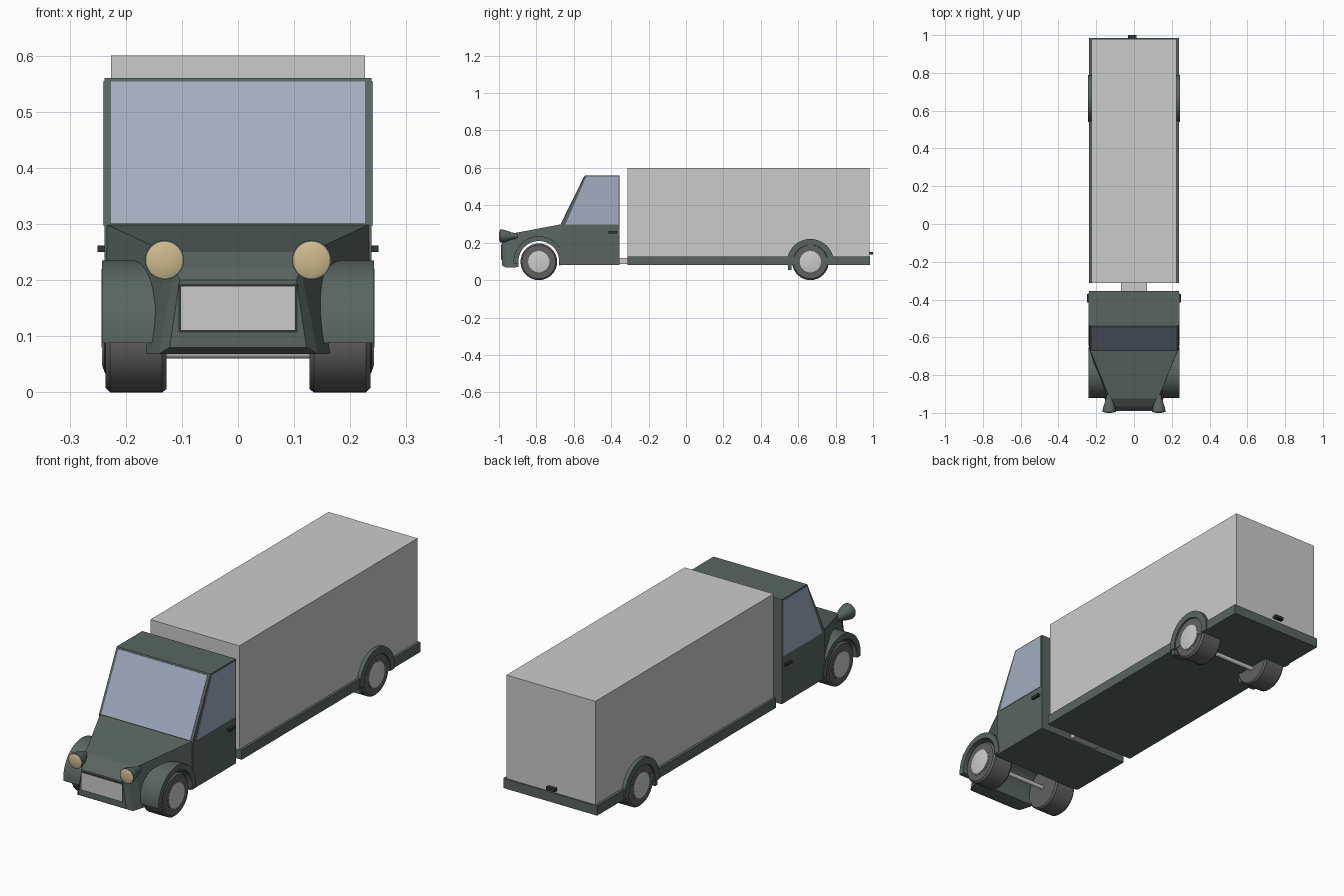
import bpy, bmesh, math
from mathutils import Matrix

if "Cube" in bpy.data.objects:
    bpy.data.objects.remove(bpy.data.objects["Cube"])


def mat(name, r, g, b):
    m = bpy.data.materials.new(name)
    m.diffuse_color = (r, g, b, 1)
    m.use_nodes = True
    m.node_tree.nodes["Principled BSDF"].inputs["Base Color"].default_value = m.diffuse_color
    return m


PAINT = mat("paint", 0.10, 0.13, 0.12)
DARK = mat("dark_trim", 0.03, 0.035, 0.035)
GLASS = mat("glass", 0.36, 0.42, 0.53)
TYRE = mat("tyre_rubber", 0.12, 0.12, 0.12)
METAL = mat("metal", 0.52, 0.52, 0.52)
PALE = mat("pale_stripe", 0.80, 0.80, 0.80)
LAMP = mat("lamp_glass", 0.62, 0.49, 0.27)


def finish(bm, name, *mats, smooth=False):
    bmesh.ops.recalc_face_normals(bm, faces=bm.faces)
    me = bpy.data.meshes.new(name)
    bm.to_mesh(me)
    bm.free()
    ob = bpy.data.objects.new(name, me)
    bpy.context.collection.objects.link(ob)
    for m in mats:
        me.materials.append(m)
    if smooth:
        bpy.ops.object.select_all(action='DESELECT')
        ob.select_set(True)
        bpy.context.view_layer.objects.active = ob
        bpy.ops.object.shade_smooth_by_angle(angle=math.radians(35))
    return ob


def loft(name, rings, *mats, smooth=False, closed=False):
    """Skin a list of equal-length point rings, capping the ends."""
    bm = bmesh.new()
    vs = [[bm.verts.new(p) for p in r] for r in rings]
    n = len(rings[0])
    for a, b in zip(vs, vs[1:]):
        for i in range(n):
            bm.faces.new((a[i], a[(i + 1) % n], b[(i + 1) % n], b[i]))
    bm.faces.new(vs[0])
    bm.faces.new(vs[-1])
    return finish(bm, name, *mats, smooth=smooth)


def prism(name, pts, x0, x1, m, smooth=False):
    """Extrude a (y, z) profile along x."""
    return loft(name, [[(x, y, z) for y, z in pts] for x in (x0, x1)], m, smooth=smooth)


def box(name, x0, x1, y0, y1, z0, z1, m):
    return prism(name, [(y0, z0), (y1, z0), (y1, z1), (y0, z1)], x0, x1, m)


def turned(name, axis, centre, stations, m, n=32):
    """Round part along x or y; stations are (position, radius)."""
    rings = []
    for p, r in stations:
        ring = []
        for i in range(n):
            a = 2 * math.pi * i / n
            u, v = r * math.cos(a), centre[1] + r * math.sin(a)
            ring.append((p, centre[0] + u, v) if axis == 'x' else (centre[0] + u, p, v))
        rings.append(ring)
    return loft(name, rings, m, smooth=True)


def arch(yc, zc, r_in, r_out, z_end, n=20):
    """Half-ring wheel arch profile with short straight legs."""
    angs = [math.pi * i / n for i in range(n + 1)]
    outer = [(yc + r_out * math.cos(a), zc + r_out * math.sin(a)) for a in angs]
    inner = [(yc + r_in * math.cos(a), zc + r_in * math.sin(a)) for a in reversed(angs)]
    return ([(yc + r_out, z_end)] + outer + [(yc - r_out, z_end), (yc - r_in, z_end)]
            + inner + [(yc + r_in, z_end)])


FRONT_Y, REAR_Y = -0.787, 0.665

# striped cargo box: ten stacked bands, alternating colour
bm = bmesh.new()
zs = [0.125 + 0.0475 * i for i in range(11)]
rows = [[bm.verts.new((x, y, z)) for x, y in
         ((-0.226, -0.313), (0.226, -0.313), (0.226, 0.98), (-0.226, 0.98))] for z in zs]
for k in range(10):
    for i in range(4):
        j = (i + 1) % 4
        f = bm.faces.new((rows[k][i], rows[k][j], rows[k + 1][j], rows[k + 1][i]))
        f.material_index = k % 2
for r in (rows[0], rows[-1]):
    bm.faces.new(r).material_index = 1
finish(bm, "cargo_box", PALE, METAL)

# load bed, coupling beam and rear handle
box("load_bed", -0.238, 0.238, -0.313, 0.985, 0.08, 0.125, PAINT)
box("coupling_beam", -0.07, 0.07, -0.37, -0.30, 0.087, 0.117, METAL)
box("rear_handle", -0.032, 0.012, 0.98, 1.0, 0.138, 0.151, DARK)

# cab
prism("cab", [(-0.355, 0.08), (-0.355, 0.56), (-0.54, 0.56), (-0.668, 0.30), (-0.668, 0.08)],
      -0.238, 0.238, PAINT)
prism("windscreen", [(-0.541, 0.554), (-0.545, 0.554), (-0.669, 0.302), (-0.66, 0.302)],
      -0.226, 0.226, GLASS)


# hood and nose
def section(y, bw, zb, tw, zt):
    return [(-bw, y, zb), (bw, y, zb), (tw, y, zt), (-tw, y, zt)]


nose = loft("nose", [section(-0.66, 0.238, 0.08, 0.236, 0.30),
                     section(-0.925, 0.155, 0.068, 0.128, 0.25),
                     section(-0.965, 0.142, 0.068, 0.112, 0.222),
                     section(-0.985, 0.122, 0.08, 0.104, 0.2)], PAINT)
cutter = turned("well_cutter", 'x', (FRONT_Y, 0.1), [(-0.4, 0.109), (0.4, 0.109)], PAINT, 40)
slot = box("slot_cutter", -0.4, 0.4, FRONT_Y - 0.109, FRONT_Y + 0.109, 0.0, 0.1, PAINT)
for c in (cutter, slot):
    c.hide_render = True
    mod = nose.modifiers.new("well", 'BOOLEAN')
    mod.operation, mod.object, mod.solver = 'DIFFERENCE', c, 'EXACT'
    bpy.context.view_layer.objects.active = nose
    bpy.ops.object.modifier_apply(modifier=mod.name)
    bpy.data.objects.remove(c)
nose.data.shade_flat()

# grille with dark surround
box("grille_surround", -0.106, 0.106, -0.987, -0.97, 0.107, 0.193, DARK)
box("grille", -0.102, 0.102, -0.989, -0.97, 0.111, 0.189, METAL)

# axles
for label, yc in (("front", FRONT_Y), ("rear", REAR_Y)):
    turned(label + "_axle", 'x', (yc, 0.1 if yc < 0 else 0.07), [(-0.15, 0.01), (0.15, 0.01)], METAL, 12)

# parts on both sides
for side, s in (("left", -1), ("right", 1)):
    prism(side + "_window", [(-0.362, 0.297), (-0.362, 0.554), (-0.533, 0.554), (-0.645, 0.297)],
          s * 0.23, s * 0.2405, GLASS)
    box(side + "_door_handle", s * 0.235, s * 0.25, -0.415, -0.37, 0.25, 0.262, DARK)

    # headlamp: tapered shell, rim and domed lens
    turned(side + "_headlamp", 'y', (s * 0.131, 0.236),
           [(-0.90, 0.012), (-0.935, 0.02), (-0.965, 0.031), (-0.985, 0.035), (-0.994, 0.035)], PAINT)
    turned(side + "_lamp_lens", 'y', (s * 0.131, 0.236),
           [(-0.99, 0.0325), (-0.995, 0.0325), (-0.998, 0.025), (-1.0, 0.01)], LAMP)

    # fenders and mud flaps
    prism(side + "_front_fender", arch(FRONT_Y, 0.1, 0.109, 0.135, 0.088),
          s * 0.12, s * 0.242, PAINT, smooth=True)
    prism(side + "_rear_fender", arch(REAR_Y, 0.095, 0.094, 0.125, 0.08),
          s * 0.20, s * 0.243, PAINT, smooth=True)
    box(side + "_mud_flap", s * 0.15, s * 0.238, 0.545, 0.565, 0.055, 0.085, PAINT)

    # wheels: tyre with chamfered shoulders, raised ring and hub disc
    for label, yc in (("front", FRONT_Y), ("rear", REAR_Y)):
        c = (yc, 0.098)
        turned(f"{side}_{label}_tyre", 'x', c,
               [(s * 0.127, 0.092), (s * 0.135, 0.098), (s * 0.228, 0.098), (s * 0.236, 0.09)], TYRE)
        turned(f"{side}_{label}_rim", 'x', c,
               [(s * 0.20, 0.064), (s * 0.237, 0.064), (s * 0.239, 0.06)], TYRE)
        turned(f"{side}_{label}_hub", 'x', c,
               [(s * 0.20, 0.057), (s * 0.24, 0.057), (s * 0.242, 0.05)], METAL)
